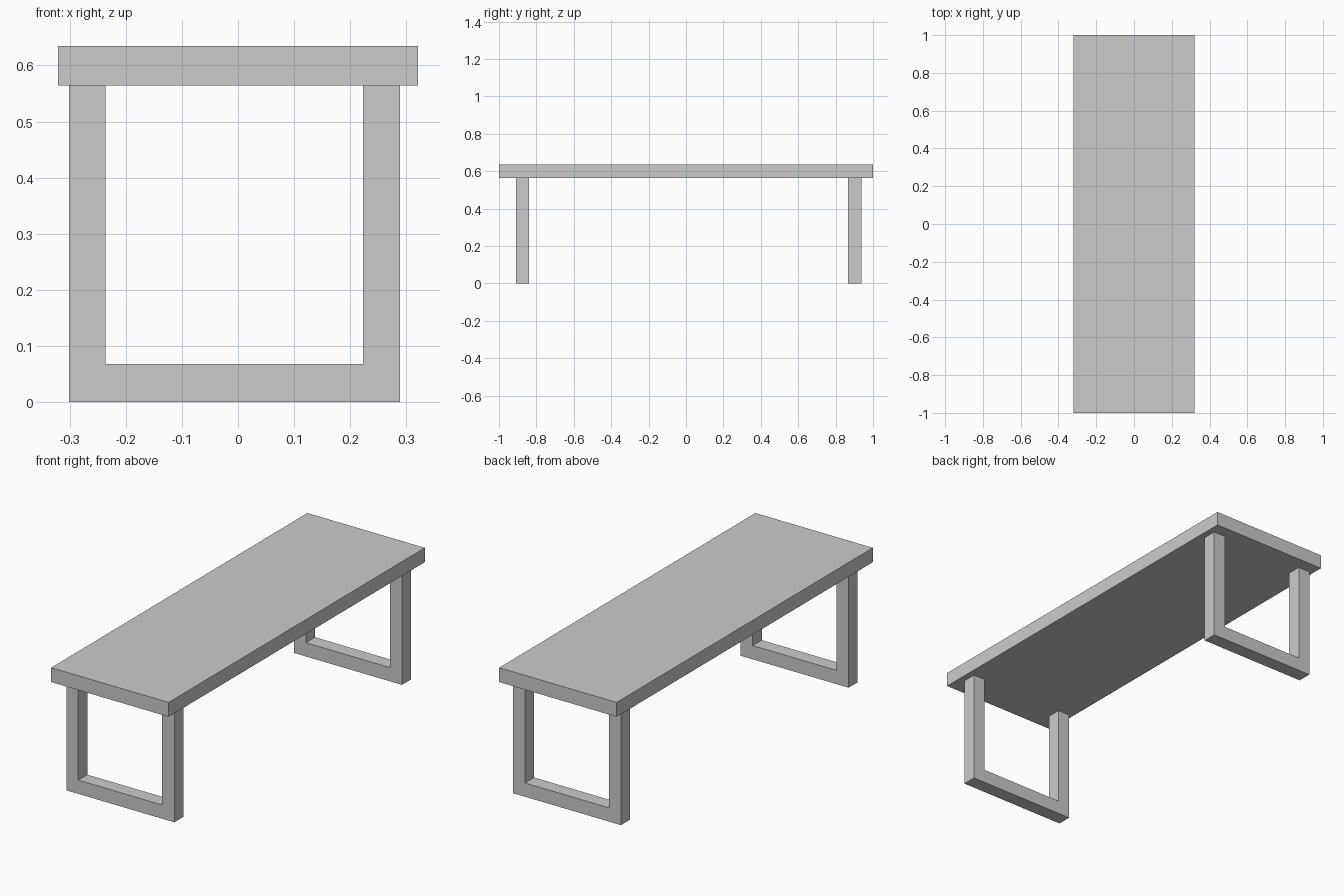
import bpy, bmesh
from mathutils import Vector

if "Cube" in bpy.data.objects:
    bpy.data.objects.remove(bpy.data.objects["Cube"])


def extruded(name, profile, y0, y1):
    """Extrude an x-z outline from y0 to y1."""
    bm = bmesh.new()
    face = bm.faces.new([bm.verts.new((x, y0, z)) for x, z in profile])
    result = bmesh.ops.extrude_face_region(bm, geom=[face])
    verts = [g for g in result["geom"] if isinstance(g, bmesh.types.BMVert)]
    bmesh.ops.translate(bm, verts=verts, vec=Vector((0, y1 - y0, 0)))
    bmesh.ops.recalc_face_normals(bm, faces=bm.faces)
    mesh = bpy.data.meshes.new(name)
    bm.to_mesh(mesh)
    bm.free()
    obj = bpy.data.objects.new(name, mesh)
    bpy.context.collection.objects.link(obj)
    return obj


UNDERSIDE, TOP = 0.564, 0.635

# Flat slab top
extruded("table_top", [(-0.321, UNDERSIDE), (0.321, UNDERSIDE),
                       (0.321, TOP), (-0.321, TOP)], -1.0, 1.0)

# U-shaped leg frames, one at each end
u_profile = [(-0.301, 0), (0.289, 0), (0.289, UNDERSIDE), (0.223, UNDERSIDE),
             (0.223, 0.068), (-0.236, 0.068), (-0.236, UNDERSIDE), (-0.301, UNDERSIDE)]
for name, y0, y1 in (("front_leg_frame", -0.910, -0.839),
                     ("back_leg_frame", 0.867, 0.938)):
    extruded(name, u_profile, y0, y1)
